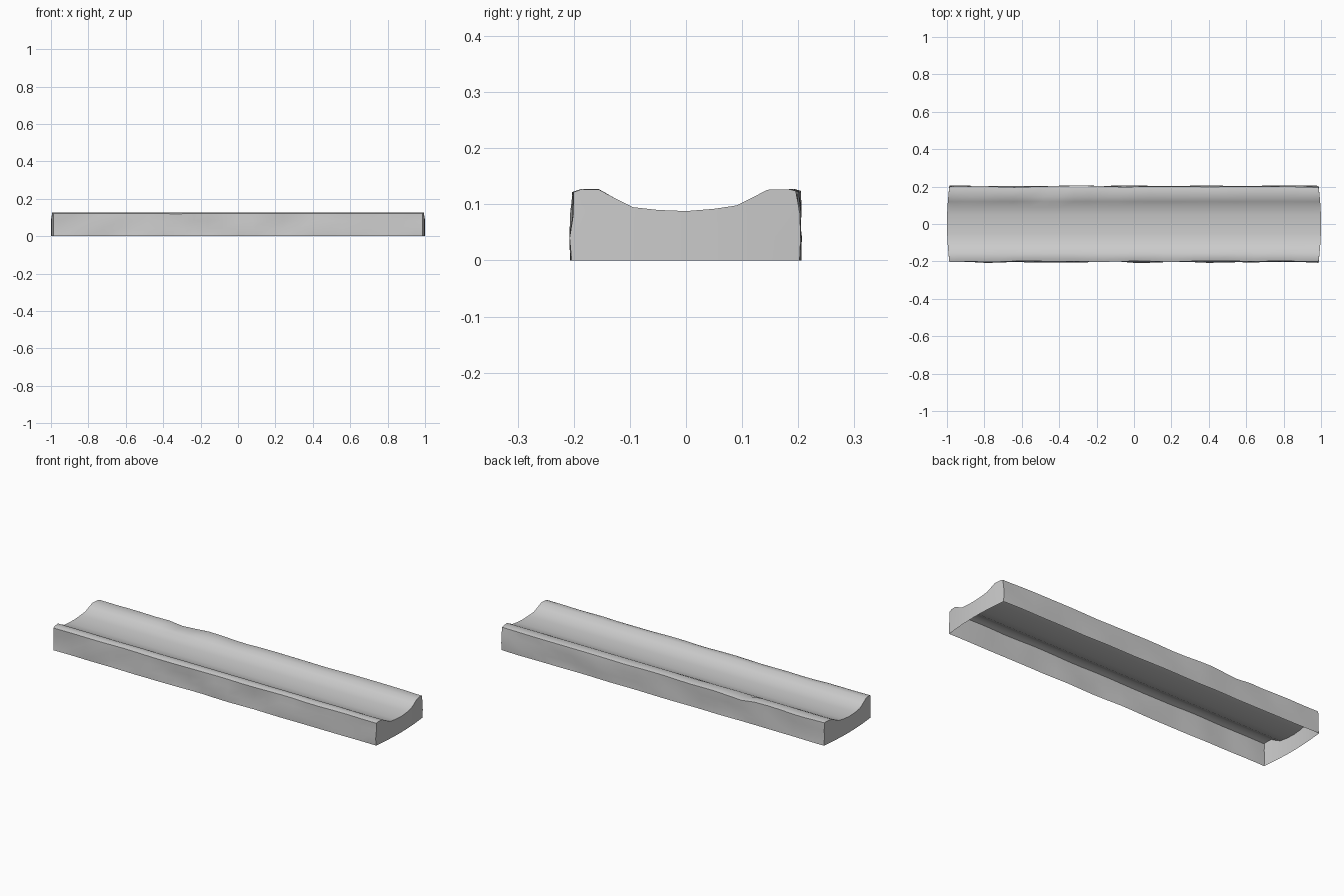
import bpy, bmesh, math
from mathutils import Vector, noise

old = bpy.data.objects.get("Cube")
if old:
    bpy.data.objects.remove(old, do_unlink=True)

# Stone colour
stone = bpy.data.materials.new("grey_stone")
stone.use_nodes = True
colour = (0.6, 0.6, 0.6, 1)
stone.diffuse_color = colour
stone.node_tree.nodes["Principled BSDF"].inputs["Base Color"].default_value = colour

# Cross-section of the hollowed top: two flat rims and a shallow trough
SECTION = [(-0.2, 0.122), (-0.185, 0.127), (-0.155, 0.127), (-0.125, 0.11), (-0.095, 0.095),
           (-0.05, 0.09), (0, 0.088), (0.05, 0.092), (0.09, 0.098), (0.12, 0.113),
           (0.145, 0.126), (0.19, 0.127), (0.2, 0.124)]
STATIONS = [-1, -0.95] + [-0.88 + 0.08 * i for i in range(23)] + [0.95, 1]
LEVELS = [0, 0.33, 0.67, 1]


def weather(x, y, h):
    """Worn position of a point on the block; h is 0 at the ground and 1 on top."""
    side = abs(y[0]) / 0.2
    yy, z = y
    z *= h
    n = noise.noise(Vector((x * 5, yy * 9, h * 1.5)))
    m = noise.noise(Vector((x * 4 + 7, yy * 6, 3)))
    if side > 0.9:
        yy += 0.012 * n * math.sin(math.pi * (0.15 + 0.65 * h))
        yy += math.copysign(0.004 * (1 - h), yy)
    if side > 0.7:
        z += h * min(0, 0.006 * m)
    # chip in the rear rim
    if yy > 0.13:
        z -= 0.014 * h * math.exp(-((x + 0.45) / 0.05) ** 2)
    # gently bowed ends
    x -= math.copysign(0.013 * side ** 2 * abs(x) ** 8, x)
    return x, yy, z


bm = bmesh.new()


def patch(rows):
    """Skin a grid of points with quads."""
    grid = [[bm.verts.new(p) for p in row] for row in rows]
    for a, b in zip(grid, grid[1:]):
        for i in range(len(a) - 1):
            bm.faces.new((a[i], a[i + 1], b[i + 1], b[i]))


# Trough top, long walls and end walls; the underside stays open
patch([[weather(x, p, 1) for p in SECTION] for x in STATIONS])
for p in (SECTION[0], SECTION[-1]):
    patch([[weather(x, p, h) for h in LEVELS] for x in STATIONS])
for x in (STATIONS[0], STATIONS[-1]):
    patch([[weather(x, p, h) for h in LEVELS] for p in SECTION])

bmesh.ops.remove_doubles(bm, verts=bm.verts, dist=0.0005)
bmesh.ops.recalc_face_normals(bm, faces=bm.faces)
# Face outwards: the trough must look up
if sum(f.normal.z * f.calc_area() for f in bm.faces) < 0:
    bmesh.ops.reverse_faces(bm, faces=bm.faces)

mesh = bpy.data.meshes.new("stone_trough")
bm.to_mesh(mesh)
bm.free()
mesh.materials.append(stone)
trough = bpy.data.objects.new("stone_trough", mesh)
bpy.context.collection.objects.link(trough)
bpy.context.view_layer.objects.active = trough
trough.select_set(True)
bpy.ops.object.shade_smooth_by_angle(angle=math.radians(50))
